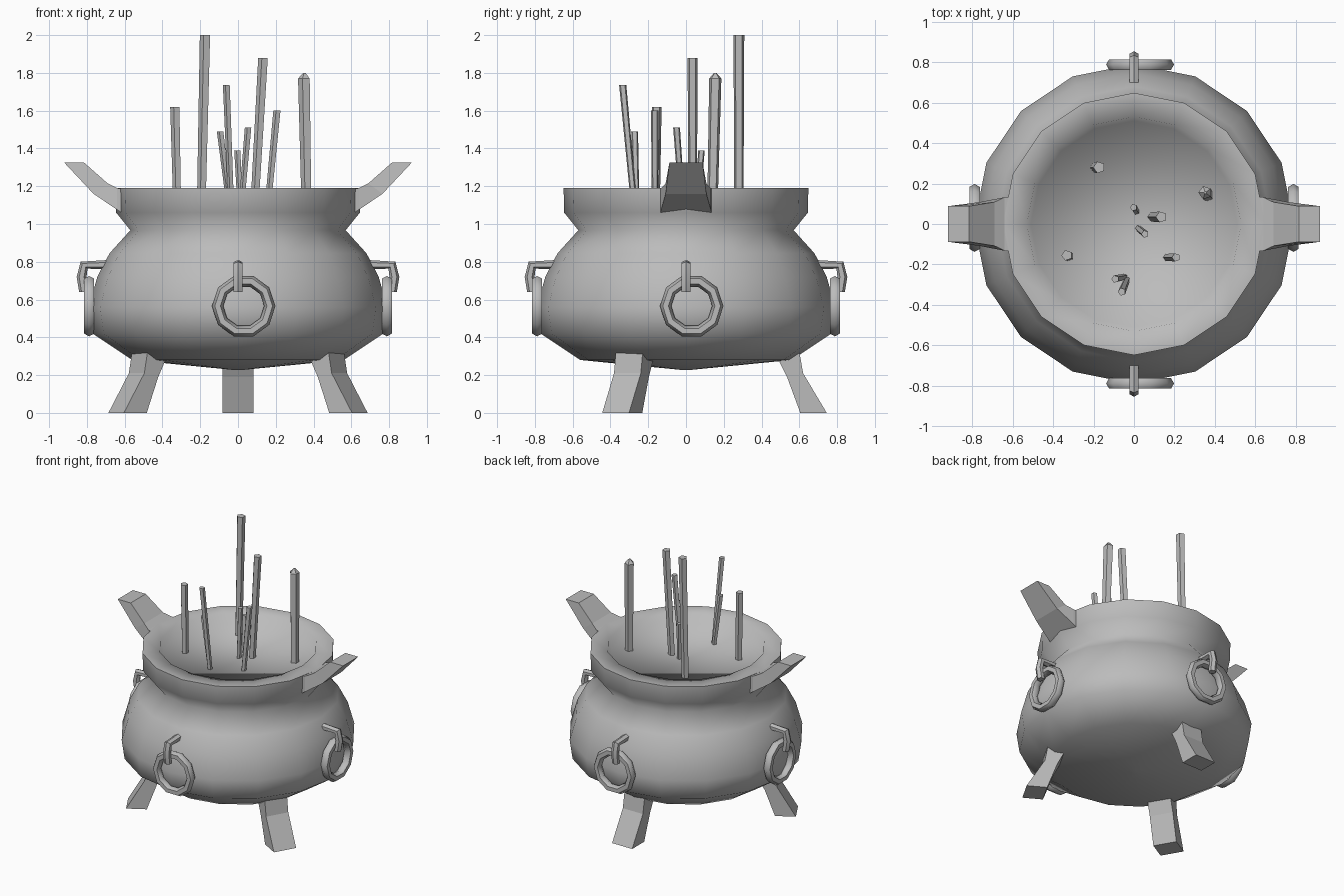
import bpy, bmesh
from math import sin, cos, pi, radians
from mathutils import Matrix, Vector

cube = bpy.data.objects.get("Cube")
if cube:
    bpy.data.objects.remove(cube, do_unlink=True)

grey = bpy.data.materials.new("stone grey")
grey.use_nodes = True
grey.diffuse_color = (0.5, 0.5, 0.5, 1)
grey.node_tree.nodes["Principled BSDF"].inputs["Base Color"].default_value = (0.5, 0.5, 0.5, 1)


def finish(bm, name, matrix=None, smooth=None):
    """Turn a bmesh into a named, coloured object."""
    if matrix:
        bm.transform(matrix)
    bmesh.ops.recalc_face_normals(bm, faces=bm.faces)
    mesh = bpy.data.meshes.new(name)
    bm.to_mesh(mesh)
    bm.free()
    mesh.materials.append(grey)
    obj = bpy.data.objects.new(name, mesh)
    bpy.context.collection.objects.link(obj)
    if smooth:
        bpy.ops.object.select_all(action="DESELECT")
        obj.select_set(True)
        bpy.context.view_layer.objects.active = obj
        bpy.ops.object.shade_smooth_by_angle(angle=radians(smooth))
    return obj


def loft(sections, closed=False):
    """Skin a row of equal-sided sections; open rows get end caps."""
    bm = bmesh.new()
    loops = [[bm.verts.new(p) for p in s] for s in sections]
    pairs = list(zip(loops, loops[1:]))
    if closed:
        pairs.append((loops[-1], loops[0]))
    else:
        bm.faces.new(loops[0])
        bm.faces.new(loops[-1])
    for a, b in pairs:
        for i in range(len(a)):
            j = (i + 1) % len(a)
            bm.faces.new((a[i], a[j], b[j], b[i]))
    return bm


def turn(angle):
    return Matrix.Rotation(radians(angle), 4, "Z")


def circle(r, z, sides):
    return [(r * cos(2 * pi * i / sides), r * sin(2 * pi * i / sides), z) for i in range(sides)]


def slab(rows):
    """Four-sided sections from inner point, outer point and half width."""
    return loft([[(a[0], -w, a[1]), (b[0], -w, b[1]), (b[0], w, b[1]), (a[0], w, a[1])]
                 for a, b, w in rows])


# Bowl: turned profile from the underside over the rim to the filling
profile = [(0.02, 0.227), (0.56, 0.28), (0.77, 0.42), (0.79, 0.56), (0.745, 0.72),
           (0.68, 0.845), (0.57, 0.967), (0.645, 1.06), (0.648, 1.19),
           (0.53, 1.19), (0.51, 1.12)]
finish(loft([circle(r, z, 16) for r, z in profile]), "bowl", smooth=82)

# Three legs, one behind and two in front
leg = [((0.48, 0.30), (0.60, 0.325), 0.082),
       ((0.535, 0.19), (0.62, 0.21), 0.082),
       ((0.605, 0), (0.745, 0), 0.082)]
for name, angle in (("back_leg", 90), ("front_right_leg", 210), ("front_left_leg", 330)):
    finish(slab(leg), name, turn(angle))

# Two flared handles on the rim
handle = [((0.58, 1.18), (0.57, 1.03), 0.14),
          ((0.64, 1.19), (0.64, 1.075), 0.132),
          ((0.69, 1.215), (0.765, 1.16), 0.108),
          ((0.815, 1.325), (0.92, 1.325), 0.088)]
for name, angle in (("left_handle", 0), ("right_handle", 180)):
    finish(slab(handle), name, turn(angle))

# Four hooks, each carrying a ring
HOOK_PATH = [(0.66, 0.785, 90), (0.815, 0.782, 45), (0.828, 0.72, 0), (0.815, 0.64, 0)]


def hook():
    rows = []
    for x, z, tilt in HOOK_PATH:
        out = Vector((cos(radians(tilt)), 0, sin(radians(tilt))))
        rows.append([Vector((x, 0, z)) + out * 0.026 * cos(pi * i / 3)
                     + Vector((0, 0.027 * sin(pi * i / 3), 0)) for i in range(6)])
    return loft(rows)


def ring(major, minor, segments, sides):
    rows = []
    for k in range(segments):
        a = 2 * pi * k / segments
        rows.append([(minor * sin(2 * pi * i / sides),
                      (major + minor * cos(2 * pi * i / sides)) * cos(a),
                      (major + minor * cos(2 * pi * i / sides)) * sin(a)) for i in range(sides)])
    return loft(rows, closed=True)


for side, angle in (("left", 0), ("back", 90), ("right", 180), ("front", 270)):
    finish(hook(), side + "_hook", turn(angle), 50)
    shift = Vector((0.03, 0, 0)) if side in ("front", "back") else Vector((0, 0.03, 0))
    place = Matrix.Translation(shift) @ turn(angle) @ Matrix.Translation((0.788, 0, 0.565))
    finish(ring(0.138, 0.03, 10, 6), side + "_ring", place, 60)

# Incense sticks: foot x, y, tip x, y, z, radius
sticks = [(-0.32, -0.16, -0.332, -0.155, 1.62, 0.027),
          (-0.192, 0.28, -0.172, 0.28, 2.0, 0.03),
          (-0.035, -0.275, -0.06, -0.335, 1.735, 0.02),
          (0.09, 0.035, 0.135, 0.035, 1.88, 0.028),
          (0.365, 0.14, 0.352, 0.155, 1.77, 0.034),
          (0.16, -0.165, 0.208, -0.165, 1.6, 0.021),
          (-0.045, -0.262, -0.093, -0.272, 1.49, 0.019),
          (0.02, -0.02, 0.055, -0.05, 1.51, 0.019),
          (0.012, 0.06, -0.002, 0.082, 1.39, 0.018)]
for n, (x0, y0, x1, y1, top, r) in enumerate(sticks):
    rows = [(x0, y0, 1.1, r * 0.85), (x1, y1, top, r)]
    if n == 4:  # the one sharpened stick
        rows.append((x1, y1, top + 0.03, r * 0.2))
    finish(loft([[(x - px, y + py, z) for px, py, _ in circle(rad, 0, 5)]
                 for x, y, z, rad in rows]), "incense_stick_%d" % (n + 1))
